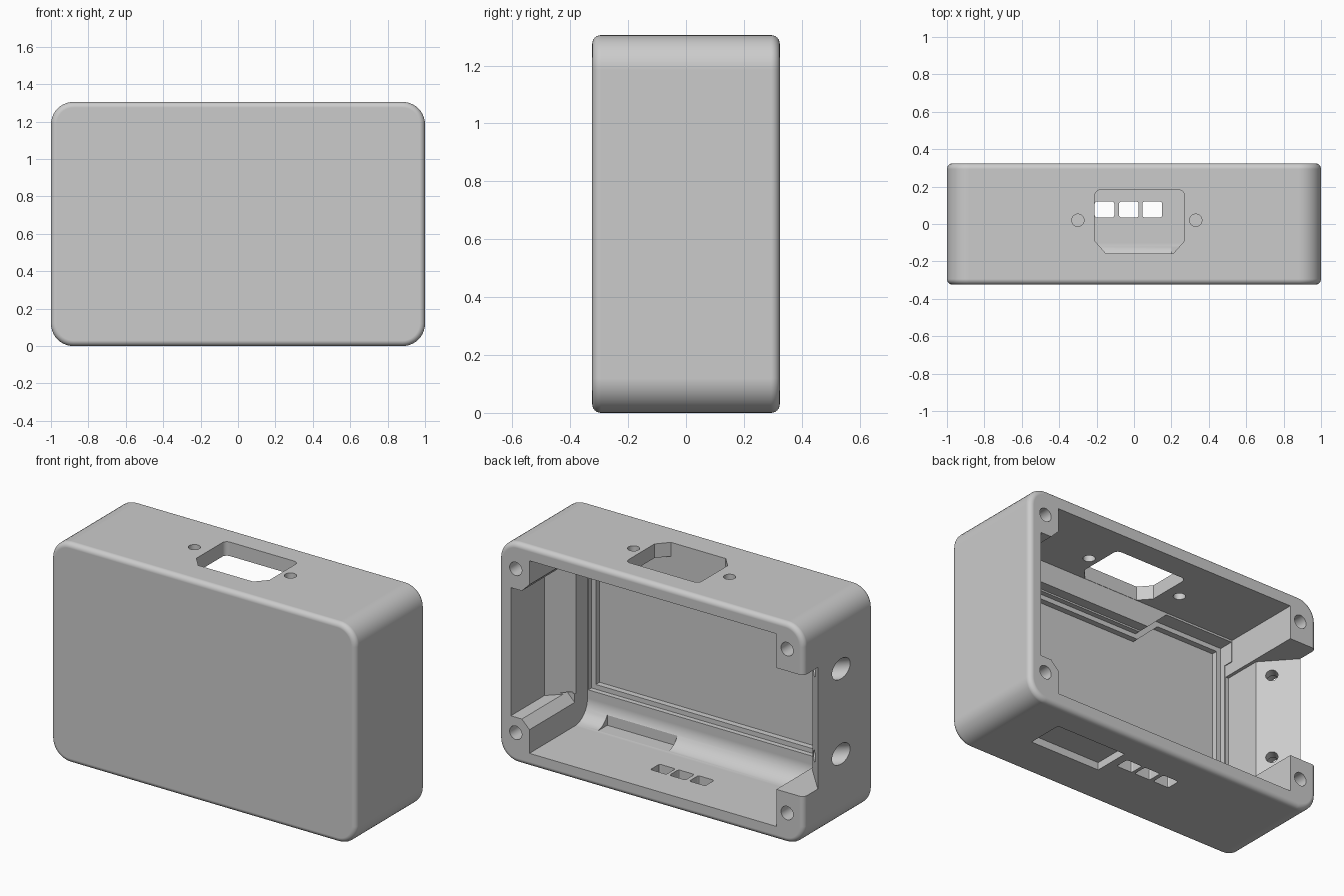
import bpy, bmesh, math

if "Cube" in bpy.data.objects:
    bpy.data.objects.remove(bpy.data.objects["Cube"])

grey = bpy.data.materials.new("plain grey")
grey.diffuse_color = (0.6, 0.6, 0.6, 1)
grey.use_nodes = True
grey.node_tree.nodes["Principled BSDF"].inputs["Base Color"].default_value = grey.diffuse_color


def loft(name, rings):
    """Closed solid through a list of equal-length 3D point rings."""
    bm = bmesh.new()
    vs = [[bm.verts.new(p) for p in r] for r in rings]
    n = len(rings[0])
    for a, b in zip(vs, vs[1:]):
        for i in range(n):
            j = (i + 1) % n
            bm.faces.new((a[i], a[j], b[j], b[i]))
    bm.faces.new(vs[0][::-1])
    bm.faces.new(vs[-1])
    bmesh.ops.recalc_face_normals(bm, faces=bm.faces[:])
    me = bpy.data.meshes.new(name)
    bm.to_mesh(me)
    bm.free()
    ob = bpy.data.objects.new(name, me)
    bpy.context.collection.objects.link(ob)
    me.materials.append(grey)
    return ob


def place(axis, a, b, t):
    """2D point (a, b) at depth t along an axis."""
    return {'X': (t, a, b), 'Y': (a, t, b), 'Z': (a, b, t)}[axis]


def prism(name, pts, axis, lo, hi):
    return loft(name, [[place(axis, a, b, t) for a, b in pts] for t in (lo, hi)])


def box(name, x, y, z):
    return prism(name, [(x[0], y[0]), (x[1], y[0]), (x[1], y[1]), (x[0], y[1])], 'Z', *z)


def circle(a, b, r, n=32):
    return [(a + r * math.cos(2 * math.pi * i / n), b + r * math.sin(2 * math.pi * i / n)) for i in range(n)]


def arc(a, b, r, d0, d1, n=10):
    return [(a + r * math.cos(math.radians(d0 + (d1 - d0) * i / n)),
             b + r * math.sin(math.radians(d0 + (d1 - d0) * i / n))) for i in range(n + 1)]


def round_rect(x0, x1, y0, y1, r, n=10):
    return (arc(x1 - r, y1 - r, r, 0, 90, n) + arc(x0 + r, y1 - r, r, 90, 180, n)
            + arc(x0 + r, y0 + r, r, 180, 270, n) + arc(x1 - r, y0 + r, r, 270, 360, n))


def slant_hole(name, x, y, z, r, t0, t1, n=32):
    """Round cutter along the (-1, -1, 0) direction from (x, y, z)."""
    k = math.sqrt(0.5)
    return loft(name, [[(x - k * t + k * a, y - k * t - k * a, z + b) for a, b in circle(0, 0, r, n)]
                       for t in (t0, t1)])


def window(i):
    """Front window outline inset by i, taller at the left end."""
    return [(-0.815 + i, 0.25 + i), (0.795 - i, 0.25 + i), (0.795 - i, 1.08 - i), (-0.22 - i / 2, 1.08 - i),
            (-0.36 - i / 2, 1.21 - i), (-0.815 + i, 1.21 - i)]


# Outer shell: rounded box with softened front and back edges
H, D, F = 1.305, 0.324, 0.03
steps = [(F * (1 - math.sin(t)), F * (1 - math.cos(t))) for t in [math.pi / 2 * i / 6 for i in range(7)]]
levels = [(ins, -D + dep) for ins, dep in steps]
levels += [(ins, D - dep) for ins, dep in reversed(steps)]
shell = loft("enclosure", [[(a, y, b) for a, b in round_rect(-1 + i, 1 - i, i, H - i, 0.12 - i)]
                           for i, y in levels])

cuts = []
# Main cavity with a curved floor-to-front corner
profile = [(0.5, 0.08)] + arc(-0.1, 0.2, 0.12, 270, 180) + [(-0.22, 1.09), (-0.16, 1.09), (-0.16, 1.222), (0.5, 1.222)]
cuts.append(prism("main_cavity", profile, 'X', -0.82, 0.8))
# Stepped front window recess
cuts.append(prism("panel_recess", window(0), 'Y', -0.25, 0))
cuts.append(prism("panel_recess_inner", window(0.028), 'Y', -0.285, 0.05))
# Right pocket between the screw bosses, bosses with eased corners
cuts.append(prism("right_pocket", [(0.75, 0.45), (0.922, 0.45), (0.922, 0.01), (0.8, -0.112), (0.75, -0.112)],
                  'Z', 0.27, 1.03))
cuts.append(prism("boss_corner_low", [(0.78, 0.2), (0.86, 0.28), (0.78, 0.28)], 'Y', -0.1, 0.46))
cuts.append(prism("boss_corner_high", [(0.78, 1.1), (0.86, 1.02), (0.78, 1.02)], 'Y', -0.1, 0.46))
# Left pocket with a slanted cable wall that breaks through the rim
cuts.append(prism("left_pocket", [(-0.7, -0.215), (-0.84, -0.215), (-0.84, 0.015), (-1.1, 0.305), (-1.1, 0.47),
                                  (-0.7, 0.47)], 'Z', 0.3, 1.02))
# Screw holes in the back rim
for sx in (-0.89, 0.89):
    for z in (0.178, 1.15):
        cuts.append(prism("screw_hole", circle(sx, z, 0.04), 'Y', 0.0, 0.5))
# Slanted cable holes, wide outside and narrow inside
for z in (0.425, 0.93):
    cuts.append(slant_hole("cable_hole", -0.905, 0.07, z, 0.033, -0.1, 0.1))
    cuts.append(slant_hole("cable_hole_wide", -0.905, 0.07, z, 0.06, 0.05, 0.4))
# Socket opening and its fixing holes in the top
socket = [(-0.15, -0.158), (0.21, -0.158), (0.27, -0.09)] + arc(0.24, 0.152, 0.03, 0, 90, 6)
socket += arc(-0.18, 0.152, 0.03, 90, 180, 6) + [(-0.21, -0.09)]
cuts.append(prism("socket_opening", socket, 'Z', 1.1, 1.4))
for x in (-0.3, 0.33):
    cuts.append(prism("fixing_hole", circle(x, 0.02, 0.033), 'Z', 1.15, 1.4))
# Three small windows, outer pocket and corner notch in the floor
for x in (-0.21, -0.08, 0.045):
    cuts.append(prism("floor_window", round_rect(x, x + 0.105, 0.035, 0.12, 0.012, 3), 'Z', -0.1, 0.15))
cuts.append(box("floor_pocket", (0.2, 0.665), (-0.06, 0.16), (-0.1, 0.045)))
cuts.append(box("floor_notch", (0.2, 0.66), (-0.205, 0.02), (0.082, 0.2)))

# Cut everything from the shell
bpy.context.view_layer.objects.active = shell
shell.select_set(True)
for c in cuts:
    m = shell.modifiers.new("cut", 'BOOLEAN')
    m.operation, m.solver, m.object = 'DIFFERENCE', 'EXACT', c
    bpy.ops.object.modifier_apply(modifier=m.name)
    bpy.data.objects.remove(c, do_unlink=True)
bpy.ops.object.shade_smooth_by_angle(angle=math.radians(30))
# Keep the large flat faces evenly shaded
w = shell.modifiers.new("flat_faces", 'WEIGHTED_NORMAL')
w.keep_sharp = True
w.weight = 100
